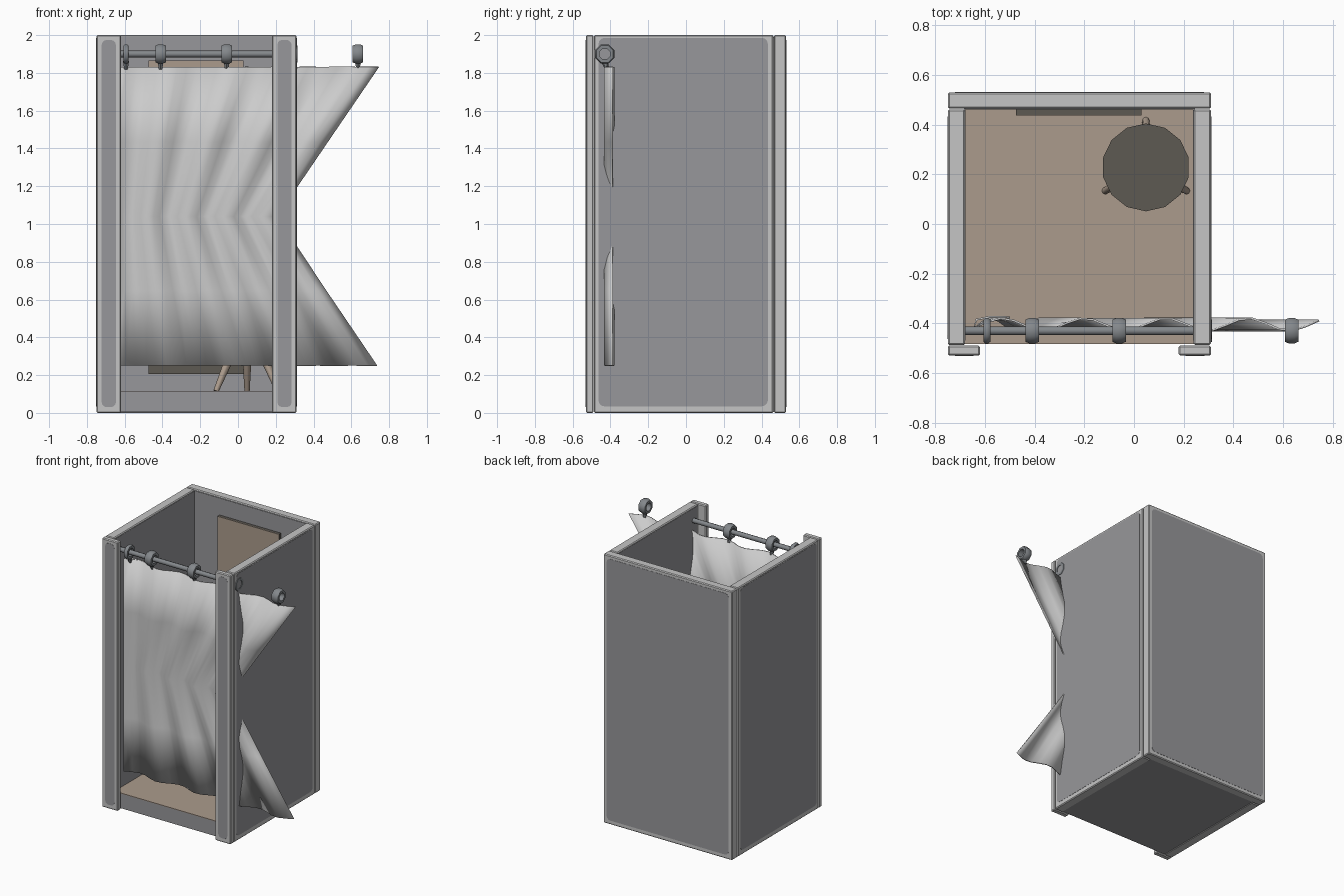
import bpy, bmesh, math
from mathutils import Vector

if "Cube" in bpy.data.objects:
    bpy.data.objects.remove(bpy.data.objects["Cube"])


def mat(name, r, g, b):
    m = bpy.data.materials.new(name)
    m.diffuse_color = (r, g, b, 1)
    m.use_nodes = True
    m.node_tree.nodes["Principled BSDF"].inputs["Base Color"].default_value = m.diffuse_color
    return m


FRAME = mat("light_grey_frame", 0.56, 0.56, 0.56)
PANEL = mat("mid_grey_panel", 0.31, 0.31, 0.325)
WOOD = mat("brown_wood", 0.41, 0.33, 0.265)
DARK = mat("dark_seat", 0.11, 0.10, 0.085)
METAL = mat("rail_metal", 0.23, 0.245, 0.26)
CLOTH = mat("curtain_cloth", 0.60, 0.60, 0.60)


def finish(bm, name, materials, smooth=None):
    bmesh.ops.recalc_face_normals(bm, faces=bm.faces)
    me = bpy.data.meshes.new(name)
    bm.to_mesh(me)
    bm.free()
    for m in materials:
        me.materials.append(m)
    ob = bpy.data.objects.new(name, me)
    bpy.context.collection.objects.link(ob)
    if smooth:
        bpy.ops.object.select_all(action='DESELECT')
        ob.select_set(True)
        bpy.context.view_layer.objects.active = ob
        bpy.ops.object.shade_smooth_by_angle(angle=math.radians(smooth))
    return ob


def box(name, lo, hi, m, bevel=0.0, axis=None, segs=1):
    """Box from corner to corner; axis limits the bevel to edges along it."""
    bm = bmesh.new()
    bmesh.ops.create_cube(bm, size=1)
    for v in bm.verts:
        v.co = Vector([(lo[i] + hi[i]) / 2 + v.co[i] * (hi[i] - lo[i]) for i in range(3)])
    if bevel:
        edges = [e for e in bm.edges if axis is None or
                 abs((e.verts[0].co - e.verts[1].co).normalized()[axis]) > 0.9]
        bmesh.ops.bevel(bm, geom=edges, offset=bevel, segments=segs, profile=0.5,
                        affect='EDGES')
    return finish(bm, name, [m])


def rod(name, a, b, r1, r2, sides, m):
    a, b = Vector(a), Vector(b)
    bm = bmesh.new()
    bmesh.ops.create_cone(bm, cap_ends=True, segments=sides, radius1=r1, radius2=r2,
                          depth=(b - a).length)
    q = Vector((0, 0, 1)).rotation_difference(b - a)
    for v in bm.verts:
        v.co = q @ v.co + (a + b) / 2
    return finish(bm, name, [m], 50)


# walls and front posts
T = 0.003
box("back_wall", (-0.75, 0.465, 0), (0.31, 0.53, 2), FRAME, 0.006)
box("back_wall_outer_panel", (-0.722, 0.53 - T, 0.03), (0.282, 0.53 + T / 2, 1.975), PANEL, 0.03, 1, 3)
box("back_wall_inner_panel", (-0.68, 0.465 - T, 0.1), (0.24, 0.467, 1.99), PANEL)
for side, x0, x1, out, inn in (("left", -0.75, -0.68, -0.75, -0.68),
                               ("right", 0.24, 0.31, 0.31, 0.24)):
    box(side + "_wall", (x0, -0.487, 0), (x1, 0.462, 2), FRAME, 0.006)
    box(side + "_wall_outer_panel", (out - T / 2, -0.463, 0.035), (out + T / 2, 0.433, 1.985),
        PANEL, 0.03, 0, 3)
    box(side + "_wall_inner_panel", (inn - T / 2, -0.47, 0.1), (inn + T / 2, 0.46, 1.99), PANEL)
for side, x0 in (("left", -0.75), ("right", 0.18)):
    box(side + "_front_post", (x0, -0.53, 0), (x0 + 0.13, -0.49, 2), FRAME, 0.006)
    box(side + "_front_post_panel", (x0 + 0.028, -0.53 - T / 2, 0.03),
        (x0 + 0.104, -0.53 + T, 1.975), PANEL, 0.028, 1, 3)

# floor
box("floor_base", (-0.685, -0.483, 0.004), (0.245, 0.467, 0.112), PANEL)
box("floor_board", (-0.68, -0.483, 0.112), (0.24, 0.463, 0.117), WOOD)

# mirror on the back wall
box("mirror_board", (-0.475, 0.44, 0.205), (0.03, 0.464, 1.865), DARK)
box("mirror_face", (-0.475, 0.437, 0.27), (0.03, 0.441, 1.865), WOOD)

# stool
SX, SY = 0.048, 0.228
rod("stool_seat", (SX, SY, 0.40), (SX, SY, 0.455), 0.177, 0.177, 14, DARK)
for i in range(3):
    a = math.radians(90 + 120 * i)
    c, s = math.cos(a), math.sin(a)
    rod("stool_leg", (SX + 0.19 * c, SY + 0.19 * s, 0.115), (SX + 0.05 * c, SY + 0.05 * s, 0.41),
        0.014, 0.03, 8, WOOD)

# curtain rail with rings and hooks
RY, RZ = -0.43, 1.90
rod("curtain_rail", (-0.69, RY, RZ), (0.25, RY, RZ), 0.018, 0.018, 8, METAL)


def ring(x, width):
    bm = bmesh.new()
    section = [(0.030, -0.5), (0.048, -0.5), (0.055, -0.22), (0.055, 0.22), (0.048, 0.5), (0.030, 0.5)]
    loops = []
    for k in range(8):
        a = math.pi / 8 + k * math.pi / 4
        loops.append([bm.verts.new((x + w * width, RY + r * math.cos(a), RZ + r * math.sin(a)))
                      for r, w in section])
    for k in range(8):
        p, q = loops[k], loops[(k + 1) % 8]
        for j in range(6):
            bm.faces.new((p[j], p[(j + 1) % 6], q[(j + 1) % 6], q[j]))
    finish(bm, "curtain_ring", [METAL], 50)
    rod("ring_hook", (x, RY + 0.01, 1.82), (x, RY, 1.86), 0.010, 0.018, 6, METAL)


for x, w in ((-0.593, 0.028), (-0.41, 0.055), (-0.06, 0.055), (0.287, 0.055), (0.635, 0.055)):
    ring(x, w)

# curtain, gathered towards the left at mid height
LEFT, RIGHT, N = -0.645, 0.745, 26
path = [(-0.50, -0.376), (-0.58, -0.374), (-0.635, -0.385)]
for i in range(N + 1):
    x = LEFT + (RIGHT - LEFT) * i / N
    path.append((x, -0.405 + 0.025 * math.cos(2 * math.pi * (x - 0.46) / 0.33)))
bm = bmesh.new()
rows = []
for z, k in ((0.25, 0.993), (0.645, 0.80), (1.04, 0.612), (1.435, 0.805), (1.832, 1.0)):
    rows.append([bm.verts.new((LEFT + (x - LEFT) * (k if j > 2 else 1), y, z))
                 for j, (x, y) in enumerate(path)])
for p, q in zip(rows, rows[1:]):
    for j in range(len(path) - 1):
        bm.faces.new((p[j], p[j + 1], q[j + 1], q[j]))
curtain = finish(bm, "curtain", [CLOTH], 60)
mod = curtain.modifiers.new("thickness", 'SOLIDIFY')
mod.thickness = 0.008
mod.offset = 0
